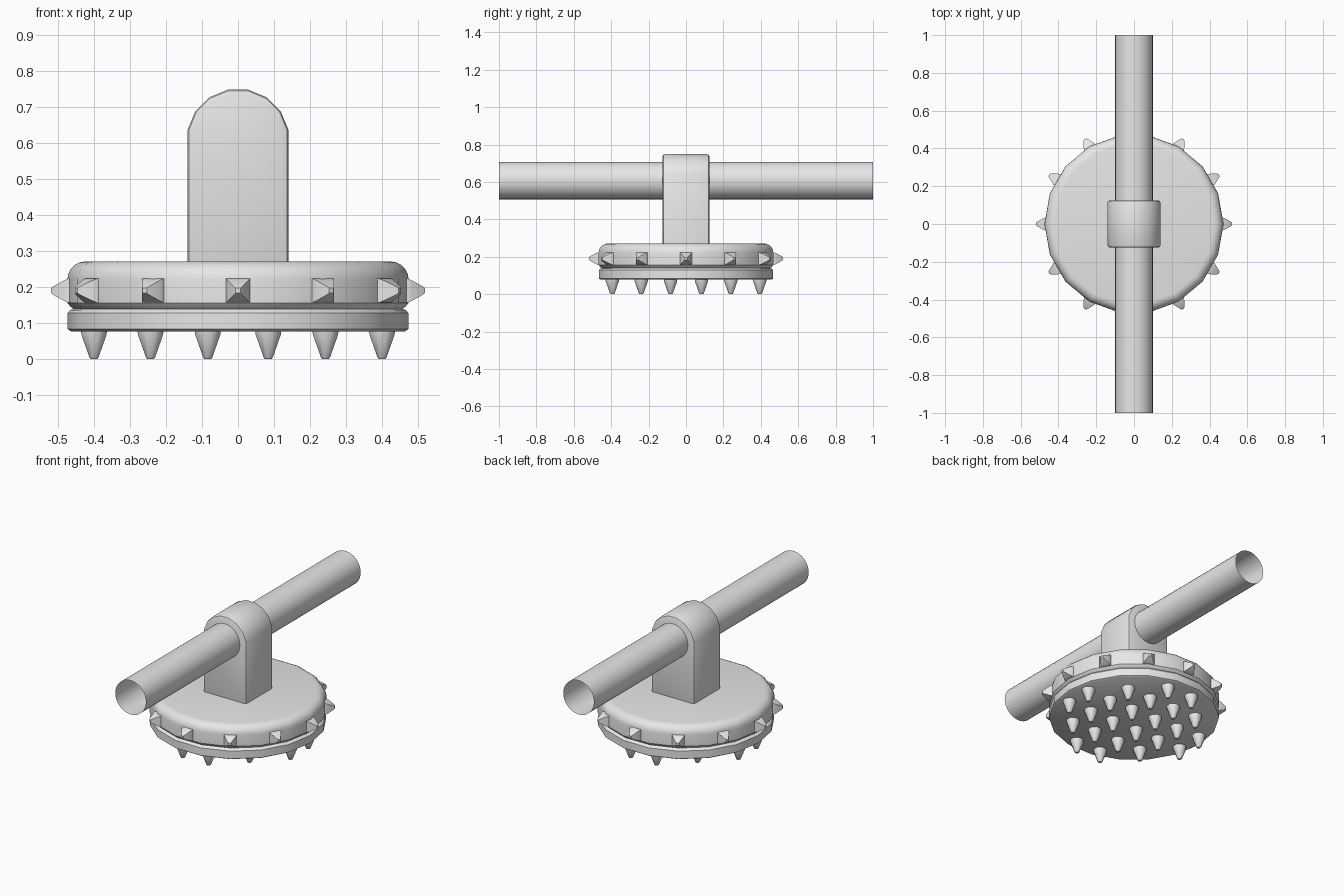
import bpy, bmesh, math
from mathutils import Matrix, Vector

if "Cube" in bpy.data.objects:
    bpy.data.objects.remove(bpy.data.objects["Cube"])

grey = bpy.data.materials.new("light grey")
grey.diffuse_color = (0.8, 0.8, 0.8, 1)
grey.use_nodes = True
grey.node_tree.nodes["Principled BSDF"].inputs["Base Color"].default_value = grey.diffuse_color


def finish(name, bm, angle=35, recalc=True):
    if recalc:
        bmesh.ops.recalc_face_normals(bm, faces=bm.faces)
    me = bpy.data.meshes.new(name)
    bm.to_mesh(me)
    bm.free()
    me.materials.append(grey)
    ob = bpy.data.objects.new(name, me)
    bpy.context.collection.objects.link(ob)
    bpy.ops.object.select_all(action='DESELECT')
    ob.select_set(True)
    bpy.context.view_layer.objects.active = ob
    bpy.ops.object.shade_smooth_by_angle(angle=math.radians(angle))
    return ob


def lathe(bm, profile, sides, mat=Matrix(), phase=0.0, caps=True):
    """Stack polygon rings (radius, height) about local z."""
    rings = []
    for r, z in profile:
        rings.append([bm.verts.new(mat @ Vector((
            r * math.cos(phase + math.tau * i / sides),
            r * math.sin(phase + math.tau * i / sides), z)))
            for i in range(sides)])
    for a, b in zip(rings, rings[1:]):
        for i in range(sides):
            j = (i + 1) % sides
            bm.faces.new((a[i], a[j], b[j], b[i]))
    if caps:
        bm.faces.new(rings[0][::-1])
        bm.faces.new(rings[-1])


# Round head: lower band, groove, rounded upper body
bm = bmesh.new()
profile = [(0.464, 0.077), (0.473, 0.083), (0.473, 0.128), (0.466, 0.136),
           (0.457, 0.139), (0.466, 0.146), (0.474, 0.156)]
for k in range(6):
    a = math.radians(18 * k)
    profile.append((0.424 + 0.05 * math.cos(a), 0.221 + 0.05 * math.sin(a)))
lathe(bm, profile, 18)
finish("round_head", bm)

# Square blunt studs around the rim
bm = bmesh.new()
q = math.sqrt(2)
for i in range(12):
    mat = (Matrix.Translation((0, 0, 0.19)) @ Matrix.Rotation(math.radians(30 * i), 4, 'Z')
           @ Matrix.Rotation(math.radians(90), 4, 'Y'))
    lathe(bm, [(0.033 * q, 0.44), (0.033 * q, 0.472), (0.029 * q, 0.482),
               (0.012 * q, 0.513), (0.007 * q, 0.519)], 4, mat, math.pi / 4)
finish("rim_studs", bm, 30)

# Grid of blunt cone teeth under the head
bm = bmesh.new()
steps = (-0.4, -0.243, -0.084, 0.084, 0.243, 0.4)
for x in steps:
    for y in steps:
        if math.hypot(x, y) < 0.43:
            lathe(bm, [(0.010, 0.0), (0.014, 0.005), (0.038, 0.068), (0.039, 0.08)],
                  8, Matrix.Translation((x, y * 0.985, 0)), math.pi / 8)
finish("bottom_teeth", bm, 50)

# Arched bracket holding the handle
bm = bmesh.new()
outline = [(-0.14, 0.25), (0.14, 0.25)]
for k in range(8):
    a = math.radians(11.25 + 22.5 * k)
    outline.append((0.143 * math.cos(a), 0.608 + 0.143 * math.sin(a)))
front = bm.faces.new([bm.verts.new((x, -0.125, z)) for x, z in outline])
ext = bmesh.ops.extrude_face_region(bm, geom=[front], use_keep_orig=True)
bmesh.ops.translate(bm, vec=(0, 0.25, 0),
                    verts=[v for v in ext["geom"] if isinstance(v, bmesh.types.BMVert)])
bmesh.ops.recalc_face_normals(bm, faces=bm.faces)
rims = [e for e in bm.edges if abs(e.verts[0].co.y - e.verts[1].co.y) < 1e-4]
bmesh.ops.bevel(bm, geom=rims, offset=0.012, segments=2, affect='EDGES', profile=0.5)
finish("arched_bracket", bm)

# Open-ended tube handle
bm = bmesh.new()
lathe(bm, [(0.1, -1.0), (0.1, 1.0)], 32,
      Matrix.Translation((0, 0, 0.607)) @ Matrix.Rotation(math.radians(-90), 4, 'X'),
      caps=False)
finish("tube_handle", bm, recalc=False)
